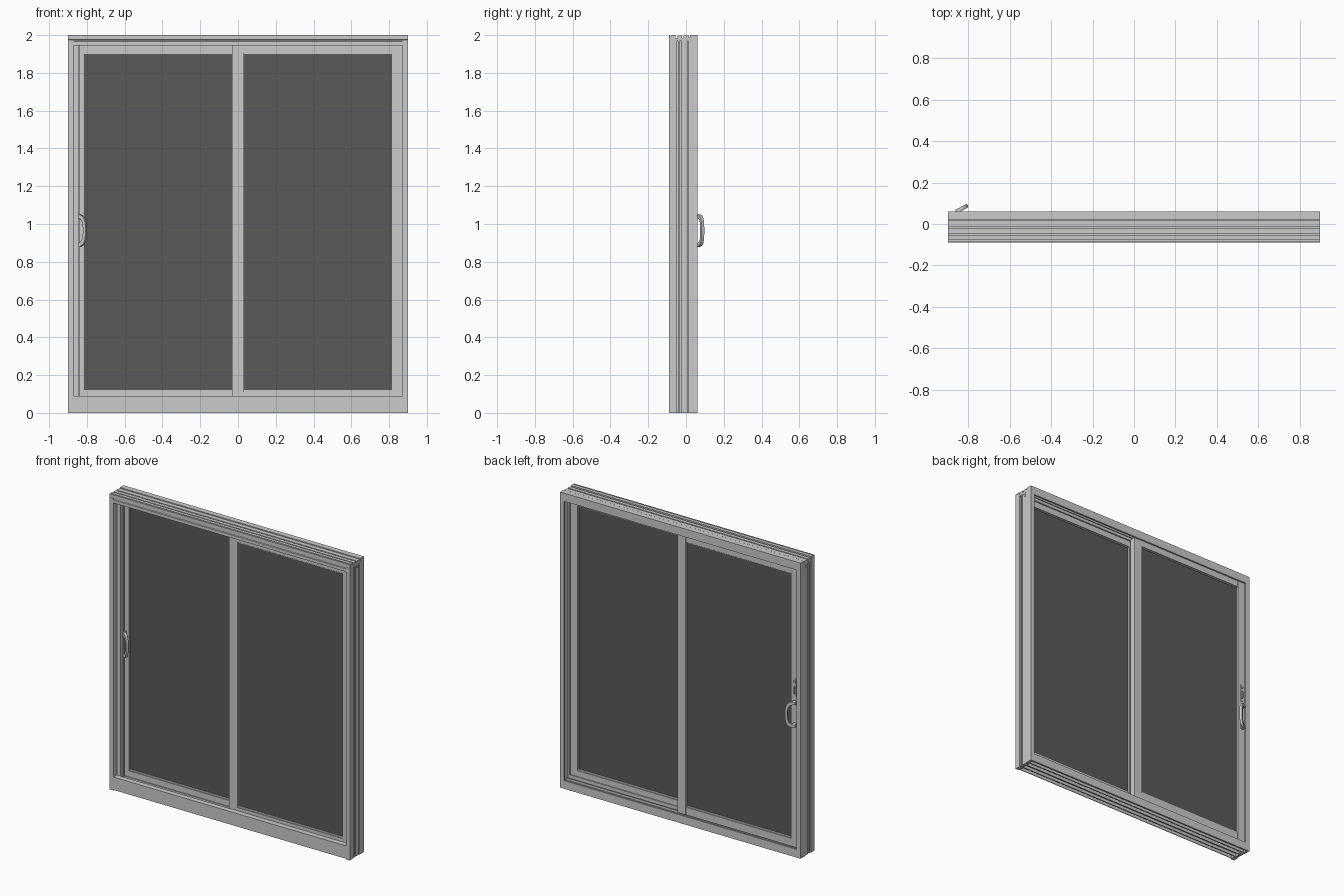
import bpy, bmesh, math
from mathutils import Vector, Matrix

if "Cube" in bpy.data.objects:
    bpy.data.objects.remove(bpy.data.objects["Cube"])


def mesh_object(name, bm, mat=None, bevel=0.0):
    bmesh.ops.recalc_face_normals(bm, faces=bm.faces)
    me = bpy.data.meshes.new(name)
    bm.to_mesh(me)
    bm.free()
    ob = bpy.data.objects.new(name, me)
    bpy.context.collection.objects.link(ob)
    if mat:
        me.materials.append(mat)
    if bevel:
        m = ob.modifiers.new("edge", 'BEVEL')
        m.width, m.segments, m.limit_method = bevel, 2, 'ANGLE'
    return ob


def prism(name, pts, to3d, lo, hi, **kw):
    """Extrude a closed 2D profile between lo and hi; to3d maps (a, b, t)."""
    bm = bmesh.new()
    f = bm.faces.new([bm.verts.new(to3d(a, b, lo)) for a, b in pts])
    step = Vector(to3d(0, 0, hi)) - Vector(to3d(0, 0, lo))
    new = bmesh.ops.extrude_face_region(bm, geom=[f], use_keep_orig=True)["geom"]
    bmesh.ops.translate(bm, vec=step, verts=[v for v in new if isinstance(v, bmesh.types.BMVert)])
    return mesh_object(name, bm, **kw)


def box(name, x, y, z, **kw):
    bm = bmesh.new()
    bmesh.ops.create_cube(bm, size=1)
    for v in bm.verts:
        v.co = [lo + (c + 0.5) * (hi - lo) for c, (lo, hi) in zip(v.co, (x, y, z))]
    return mesh_object(name, bm, **kw)


glass = bpy.data.materials.new("dark_glass")
glass.diffuse_color = (0.1, 0.1, 0.1, 1)
glass.use_nodes = True
glass.node_tree.nodes["Principled BSDF"].inputs["Base Color"].default_value = glass.diffuse_color

along_x = lambda a, b, t: (t, a, b)

# jambs: (depth from the outer face, y), grooved outside and channelled inside
jamb = [(0, -.09), (0, -.05), (.012, -.05), (.012, -.043), (.003, -.043), (.003, -.034),
        (.014, -.034), (.014, -.024), (.003, -.024), (.003, .008), (.012, .008), (.012, .014),
        (0, .014), (0, .06), (.03, .06), (.03, .049), (.018, .049), (.018, .002),
        (.03, .002), (.03, -.007), (.022, -.007), (.022, -.05), (.03, -.05), (.03, -.09)]
for side, s in (("left", -1), ("right", 1)):
    prism(side + "_jamb", jamb, lambda a, b, t: (s * (.9 - a), b, t), 0, 1.975)

# head: stepped front, grooved top, two tracks below
head = [(-.09, 1.945), (-.09, 1.966), (-.085, 1.968), (-.085, 1.974), (-.09, 1.976), (-.09, 2),
        (-.084, 2), (-.084, 1.992), (-.078, 1.992), (-.078, 2), (-.056, 2), (-.056, 1.985),
        (-.046, 1.985), (-.046, 1.997), (-.022, 1.997), (-.022, 1.985), (-.014, 1.985),
        (-.014, 1.997), (.016, 1.997), (.016, 1.988), (.022, 1.988), (.022, 2), (.06, 2),
        (.06, 1.945), (.049, 1.945), (.049, 1.97), (.026, 1.97), (.026, 1.95), (.021, 1.95),
        (.021, 1.97), (.002, 1.97), (.002, 1.945), (-.007, 1.945), (-.007, 1.97),
        (-.05, 1.97), (-.05, 1.945), (-.056, 1.945), (-.056, 1.965), (-.076, 1.965), (-.076, 1.945)]
prism("head", head, along_x, -.9, .9)

# sill: high at the front, track steps behind, hollow ribs underneath
sill = [(-.088, .008), (-.088, .09), (-.052, .09), (-.052, .055), (-.006, .055), (-.006, .072),
        (.001, .072), (.001, .045), (.02, .045), (.02, .06), (.026, .06), (.026, .045),
        (.049, .045), (.049, .055), (.06, .055), (.06, 0), (.05, 0), (.05, .02), (.026, .02),
        (.026, 0), (.02, 0), (.02, .02), (-.008, .02), (-.008, 0), (-.014, 0), (-.014, .02),
        (-.044, .02), (-.044, 0), (-.05, 0), (-.05, .02), (-.078, .02), (-.078, .008)]
prism("sill", sill, along_x, -.88, .88)
box("sill_front_foot", (-.87, .87), (-.083, -.078), (0, .022))

# stop strips beside the sliding panel
box("lock_side_stop", (-.88, -.845), (-.048, -.016), (.075, 1.95))
box("lock_side_stop_lip", (-.85, -.84), (-.022, -.012), (.075, 1.95))


def panel(name, x0, x1, y0, y1, wl, wr):
    """Framed glass panel with stiles, rails and a stepped glazing bead."""
    z0, z1, g0, g1 = .058, 1.95, .118, 1.902
    box(name + "_left_stile", (x0, x0 + wl), (y0, y1), (z0, z1), bevel=.0015)
    box(name + "_right_stile", (x1 - wr, x1), (y0, y1), (z0, z1), bevel=.0015)
    xa, xb = x0 + wl, x1 - wr
    box(name + "_bottom_rail", (xa, xb), (y0 + .002, y1 - .002), (z0, g0 - .008))
    box(name + "_top_rail", (xa, xb), (y0 + .002, y1 - .002), (g1 + .004, z1))
    b = .005
    ya, yb = y0 + .008, y1 - .008
    box(name + "_bottom_bead", (xa, xb), (ya, yb), (g0 - .01, g0 + .002))
    box(name + "_top_bead", (xa, xb), (ya, yb), (g1 - .002, g1 + .006))
    box(name + "_left_bead", (xa - b, xa + .002), (ya, yb), (g0, g1))
    box(name + "_right_bead", (xb - .002, xb + b), (ya, yb), (g0, g1))
    mid = (y0 + y1) / 2
    box(name + "_glass", (xa - .01, xb + .01), (mid - .01, mid + .01), (g0 - .01, g1 + .01), mat=glass)


panel("fixed_panel", -.033, .873, -.05, -.008, .063, .055)
panel("sliding_panel", -.873, .033, .003, .046, .055, .063)
# interlock where the two meeting stiles overlap
box("interlock", (-.02, .02), (-.01, .005), (.075, 1.94))

# C-shaped pull handles, inside and outside, leaning toward the glass
def arc(reach, half, n=20):
    pts = []
    for i in range(n + 1):
        t = math.pi * (i / n - .5)
        c, s = math.cos(t), math.sin(t)
        pts.append((reach * max(c, 0) ** .55, math.copysign(half * abs(s) ** .7, s)))
    return pts


outline = arc(.064, .086) + arc(.047, .066)[::-1]
tilt = math.radians(28)
for name, sgn, y in (("back_handle", 1, .06), ("front_handle", -1, -.005)):
    def place(a, b, t):
        return (-.86 + a * math.cos(tilt) - t * math.sin(tilt),
                y + sgn * (a * math.sin(tilt) + t * math.cos(tilt)), .965 + b)
    prism(name, outline, place, -.009, .009, bevel=.003)
    # mounting posts at the two ends
    for end, z in (("lower", .889), ("upper", 1.041)):
        face = .044 if sgn > 0 else .006
        box(f"{name}_{end}_post", (-.862, -.838), sorted((face, y + sgn * .008)),
            (z - .011, z + .011), bevel=.003)

# lock plate and thumb latch above the back handle
box("lock_plate", (-.858, -.838), (.044, .05), (1.08, 1.2), bevel=.002)
box("thumb_latch", (-.852, -.844), (.049, .06), (1.1, 1.15), bevel=.002)
bm = bmesh.new()
bmesh.ops.create_cone(bm, cap_ends=True, segments=20, radius1=.008, radius2=.008, depth=.008,
                      matrix=Matrix.Translation((-.848, .052, 1.18)) @ Matrix.Rotation(math.pi / 2, 4, 'X'))
mesh_object("lock_button", bm)
